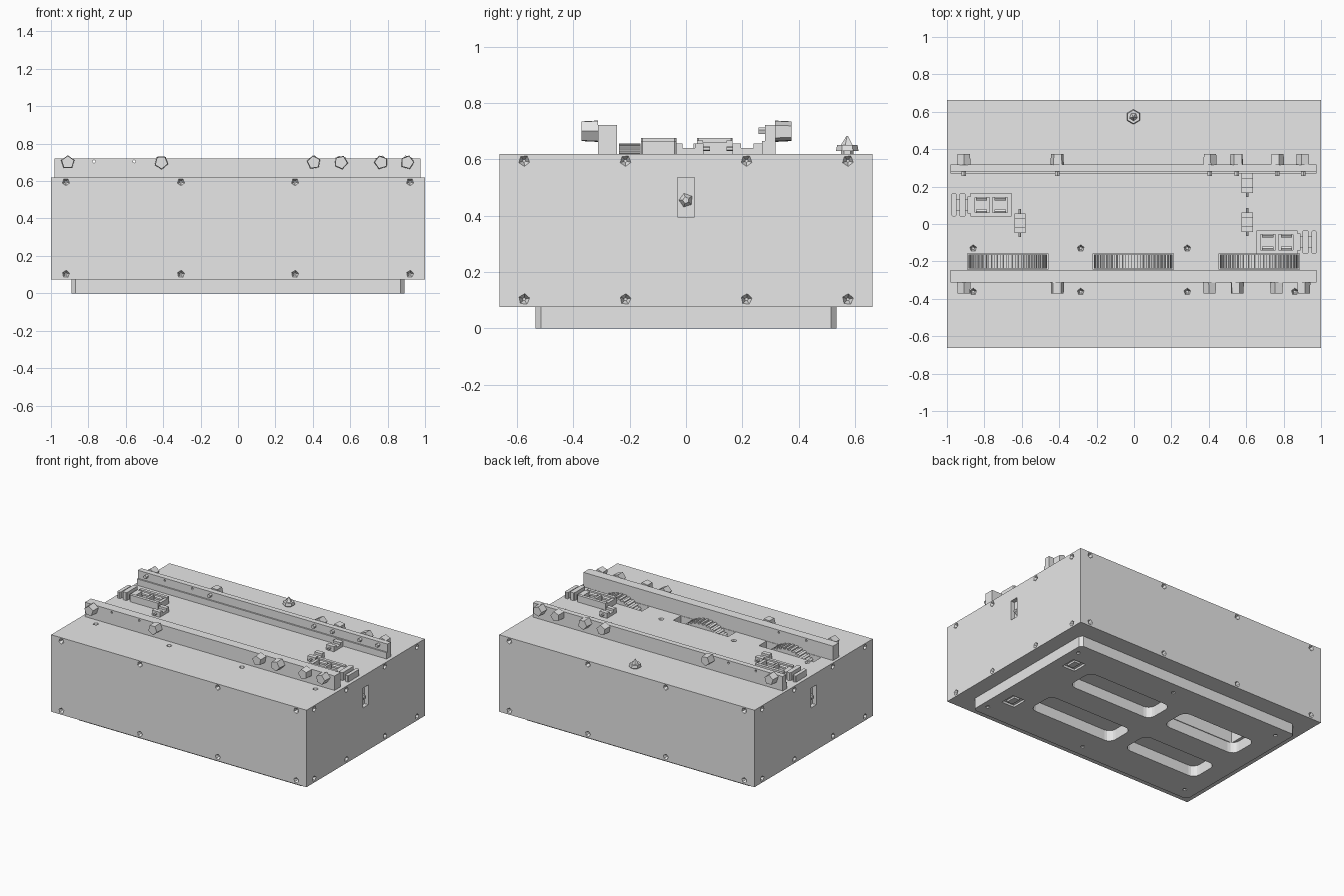
import bpy, bmesh, math
from mathutils import Matrix, Vector

start = bpy.data.objects.get("Cube")
if start:
    bpy.data.objects.remove(start)

grey = bpy.data.materials.new("light grey")
grey.use_nodes = True
grey.diffuse_color = (0.8, 0.8, 0.8, 1)
grey.node_tree.nodes["Principled BSDF"].inputs["Base Color"].default_value = (0.8, 0.8, 0.8, 1)


def add_box(bm, x, y, z, corner=0, segments=1):
    """Box from (low, high) ranges, with optional rounded upright edges."""
    size = [r[1] - r[0] for r in (x, y, z)]
    mid = [(r[0] + r[1]) / 2 for r in (x, y, z)]
    part = bmesh.new()
    bmesh.ops.create_cube(part, size=1, matrix=Matrix.Translation(mid) @ Matrix.Diagonal((*size, 1)))
    if corner:
        upright = [e for e in part.edges
                   if abs(e.verts[0].co.z - e.verts[1].co.z) > size[2] / 2]
        bmesh.ops.bevel(part, geom=upright, offset=corner, segments=segments,
                        profile=0.5, affect='EDGES')
    mesh = bpy.data.meshes.new("piece")
    part.to_mesh(mesh)
    part.free()
    bm.from_mesh(mesh)
    bpy.data.meshes.remove(mesh)


def add_cone(bm, centre, direction, r1, r2, depth, sides, spin=0):
    """Prism or cone centred on a point, its second end along direction."""
    turn = Vector(direction).to_track_quat('Z', 'Y').to_matrix().to_4x4()
    bmesh.ops.create_cone(bm, cap_ends=True, segments=sides, radius1=r1, radius2=r2,
                          depth=depth, matrix=Matrix.Translation(centre) @ turn @ Matrix.Rotation(spin, 4, 'Z'))


def finish(name, bm):
    mesh = bpy.data.meshes.new(name)
    bm.to_mesh(mesh)
    bm.free()
    mesh.materials.append(grey)
    ob = bpy.data.objects.new(name, mesh)
    bpy.context.collection.objects.link(ob)
    return ob


def carve(target, bm):
    """Cut the target with a temporary mesh."""
    cutter = finish("cutter", bm)
    cutter.hide_render = True
    mod = target.modifiers.new("cut", 'BOOLEAN')
    mod.operation, mod.solver, mod.object = 'DIFFERENCE', 'EXACT', cutter
    bpy.context.view_layer.update()
    graph = bpy.context.evaluated_depsgraph_get()
    mesh = bpy.data.meshes.new_from_object(target.evaluated_get(graph))
    target.modifiers.clear()
    target.data = mesh
    bpy.data.objects.remove(cutter)


FLOOR, TOP, HALF_Y = 0.075, 0.62, 0.662

# Main housing
bm = bmesh.new()
add_box(bm, (-1, 1), (-HALF_Y, HALF_Y), (FLOOR, TOP))
housing = finish("housing", bm)

cut = bmesh.new()
# Screw pits around the four walls
for z in (0.103, 0.595):
    for side in (-1, 1):
        for x in (-0.92, -0.305, 0.305, 0.92):
            add_cone(cut, (x, side * HALF_Y, z), (0, -side, 0), 0.034, 0.006, 0.05, 5, z)
        for y in (-0.575, -0.215, 0.215, 0.575):
            add_cone(cut, (side, y, z), (-side, 0, 0), 0.034, 0.006, 0.05, 5, z)
# Screw pits in the lid
lid_screws = [(x, -0.362) for x in (-0.86, -0.285, 0.285, 0.86)]
lid_screws += [(x, -0.13) for x in (-0.86, -0.285, 0.285)]
for x, y in lid_screws:
    add_cone(cut, (x, y, TOP), (0, 0, -1), 0.03, 0.008, 0.05, 5)
# Wheel slots, side slots and the open bay underneath
WHEELS = (-0.675, -0.005, 0.67)
for x in WHEELS:
    add_box(cut, (x - 0.215, x + 0.215), (-0.242, -0.158), (0.36, 0.7))
for side in (-1, 1):
    add_box(cut, sorted((side * 0.97, side * 1.05)), (-0.03, 0.03), (0.395, 0.535))
add_box(cut, (-0.73, -0.18), (0.1, 0.3), (0, 0.25))
carve(housing, cut)

# Screws inside the side slots
bm = bmesh.new()
for side in (-1, 1):
    add_cone(bm, (side * 0.977, 0, 0.455), (side, 0, 0), 0.03, 0.012, 0.03, 5, 0.3)
finish("side_slot_screws", bm)

# Plinth with four rounded bays and small sockets
bm = bmesh.new()
add_box(bm, (-0.89, 0.89), (-0.535, 0.535), (0, FLOOR), 0.02)
plinth = finish("plinth", bm)
cut = bmesh.new()
for y in (-0.19, 0.2):
    add_box(cut, (-0.05, 0.62), (y - 0.105, y + 0.105), (-0.1, 0.2), 0.05, 4)
    add_box(cut, (-0.75, -0.165), (y - 0.105, y + 0.105), (-0.1, 0.2), 0.05, 4)
for y in (-0.29, 0.31):
    add_box(cut, (0.71, 0.81), (y - 0.055, y + 0.055), (-0.05, 0.015))
for x in (-0.8, 0.05, 0.84):
    for y in (-0.45, 0.45):
        add_cone(cut, (x, y, 0), (0, 0, 1), 0.014, 0.014, 0.02, 6)
carve(plinth, cut)
bm = bmesh.new()
for y in (-0.29, 0.31):
    add_box(bm, (0.74, 0.785), (y - 0.035, y + 0.035), (0.002, 0.016))
finish("plinth_socket_plugs", bm)

# Ridged thumb wheels, half sunk in the lid
TEETH = 40
for name, x in zip(("right", "middle", "left"), WHEELS):
    bm = bmesh.new()
    add_cone(bm, (x, -0.2, 0.447), (0, 1, 0), 0.2, 0.2, 0.076, TEETH)
    for i in range(TEETH):
        a = math.tau * i / TEETH
        before = set(bm.verts)
        add_box(bm, (0.195, 0.21), (-0.038, 0.038), (-0.008, 0.008))
        fresh = [v for v in bm.verts if v not in before]
        bmesh.ops.transform(bm, verts=fresh,
                            matrix=Matrix.Translation((x, -0.2, 0.447)) @ Matrix.Rotation(a, 4, 'Y'))
    finish(name + "_thumb_wheel", bm)

# Long rails with bored holes
HOLES = (-0.77, -0.555)
for name, near, far in (("front_rail", -0.312, -0.245), ("back_rail", 0.28, 0.318)):
    bm = bmesh.new()
    add_box(bm, (-0.98, 0.975), (near, far), (TOP, 0.722))
    rail = finish(name, bm)
    cut = bmesh.new()
    for x in HOLES:
        add_cone(cut, (x, (near + far) / 2, 0.705), (0, 1, 0), 0.008, 0.008, 0.2, 6)
    carve(rail, cut)
bm = bmesh.new()
add_box(bm, (-0.98, 0.975), (0.27, 0.281), (TOP, 0.665))
finish("back_rail_ledge", bm)

# Rail bolts, with their shanks showing behind the back rail
bm = bmesh.new()
for i, x in enumerate((-0.91, -0.41, 0.405, 0.55, 0.765, 0.905)):
    for y in (-0.342, 0.345):
        add_cone(bm, (x, y, 0.7), (0, math.copysign(1, y), 0), 0.038, 0.035, 0.058, 5, i * 0.7)
    add_cone(bm, (x, 0.272, 0.7), (0, 1, 0), 0.013, 0.013, 0.03, 5)
finish("rail_bolts", bm)

# Nut and pointed stud on the back of the lid
bm = bmesh.new()
add_cone(bm, (-0.003, 0.573, 0.626), (0, 0, 1), 0.022, 0.022, 0.02, 6)
add_cone(bm, (-0.003, 0.573, 0.641), (0, 0, 1), 0.04, 0.036, 0.022, 6)
add_cone(bm, (-0.003, 0.573, 0.666), (0, 0, 1), 0.024, 0.003, 0.034, 5)
finish("lid_stud", bm)


# Slotted latch, built facing -x and turned round for the other end
def latch(name, centre, flip):
    bm = bmesh.new()
    s = -1 if flip else 1
    for y in (-0.052, 0.052):
        add_box(bm, (-0.06, 0.16), (y - 0.011, y + 0.011), (TOP, 0.668))
    for x, w in ((-0.055, 0.02), (0.05, 0.008), (0.15, 0.011)):
        add_box(bm, (x - w, x + w), (-0.045, 0.045), (TOP, 0.66))
    add_box(bm, (-0.16, -0.135), (-0.063, 0.063), (TOP, 0.665), 0.006)
    add_box(bm, (-0.118, -0.085), (-0.063, 0.063), (TOP, 0.676), 0.006)
    add_box(bm, (-0.14, -0.05), (-0.03, 0.03), (TOP, 0.64))
    for x in (0.0, 0.1):
        for y in (-0.035, 0.035):
            add_cone(bm, (x, y, 0.648), (1, 0, 0), 0.012, 0.012, 0.06, 6)
    turn = Matrix.Rotation(math.pi if s < 0 else 0, 4, 'Z')
    bmesh.ops.transform(bm, verts=bm.verts[:], matrix=Matrix.Translation((*centre, 0)) @ turn)
    finish(name, bm)


latch("right_latch", (-0.815, 0.102), False)
latch("left_latch", (0.815, -0.097), True)

# Small clip blocks with a pin at each end
for i, (x, y) in enumerate(((-0.61, 0.005), (0.605, 0.01), (0.605, 0.218))):
    bm = bmesh.new()
    add_box(bm, (x - 0.03, x + 0.03), (y - 0.052, y + 0.052), (TOP, 0.64))
    for side in (-1, 1):
        add_box(bm, (x - 0.03, x + 0.03), sorted((y + side * 0.022, y + side * 0.052)), (TOP, 0.656))
        add_cone(bm, (x, y + side * 0.062, 0.638), (0, 1, 0), 0.008, 0.008, 0.025, 6)
    finish("clip_block_%d" % (i + 1), bm)
